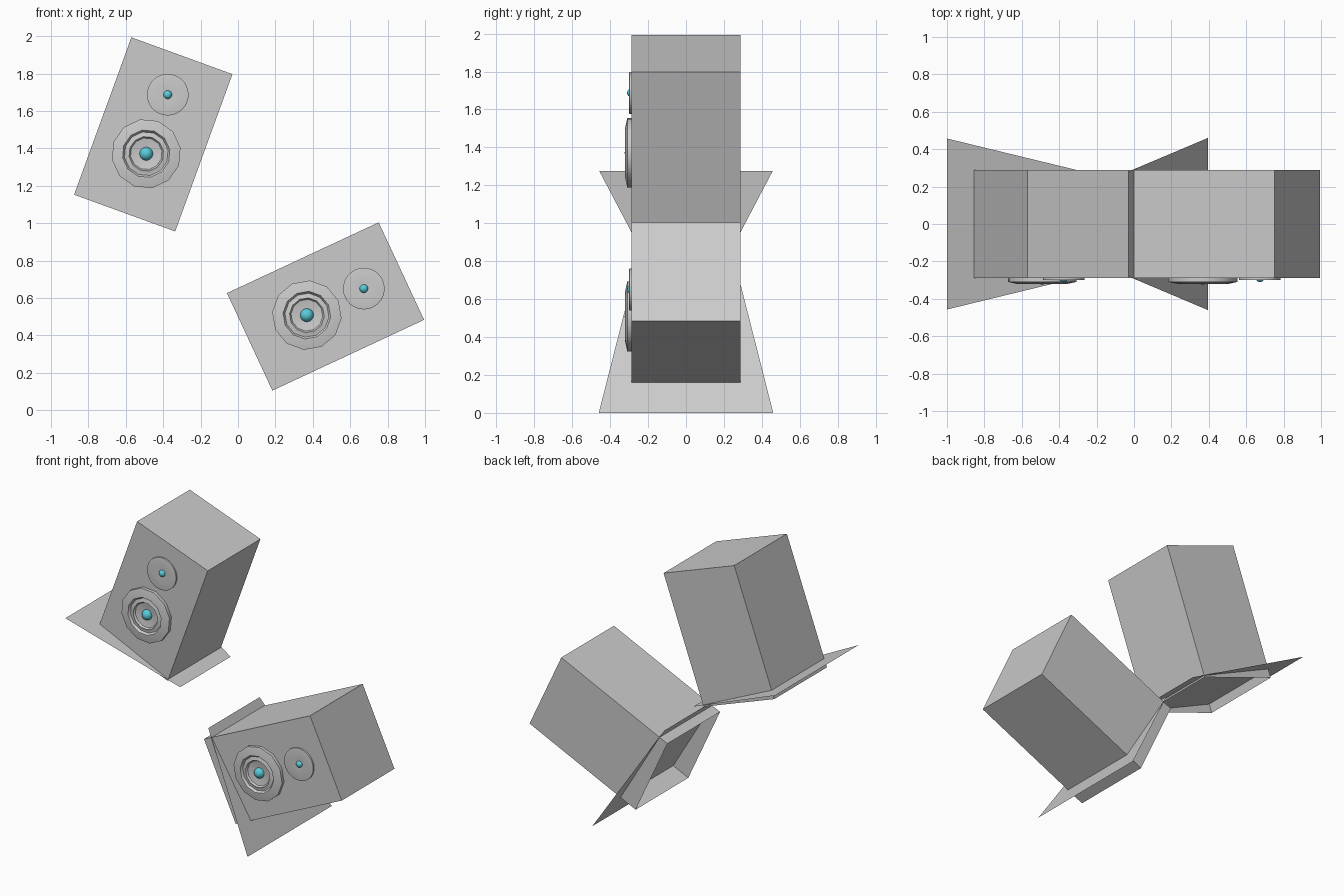
import bpy, bmesh
from math import radians, sin, cos, pi
from mathutils import Matrix, Vector

if "Cube" in bpy.data.objects:
    bpy.data.objects.remove(bpy.data.objects["Cube"])

W, D, H = 0.575, 0.575, 0.895   # cabinet width, depth, height
FRONT = -D / 2

blue = bpy.data.materials.new("cap_blue")
blue.diffuse_color = (0.1, 0.6, 0.7, 1)
blue.use_nodes = True
blue.node_tree.nodes["Principled BSDF"].inputs["Base Color"].default_value = blue.diffuse_color


def finish(bm, name, matrix, mat=None, smooth=False):
    me = bpy.data.meshes.new(name)
    bm.to_mesh(me)
    bm.free()
    ob = bpy.data.objects.new(name, me)
    bpy.context.collection.objects.link(ob)
    me.transform(matrix)
    if mat:
        me.materials.append(mat)
    if smooth:
        bpy.context.view_layer.objects.active = ob
        ob.select_set(True)
        bpy.ops.object.shade_smooth_by_angle(angle=radians(35))
        ob.select_set(False)
    return ob


def driver(name, profile, sides, height, matrix):
    """Lathe a (radius, forward) profile around the y axis on the front face."""
    bm = bmesh.new()
    rings = []
    for r, out in profile:
        rings.append([bm.verts.new((r * cos(2 * pi * i / sides), FRONT - out,
                                    height + r * sin(2 * pi * i / sides)))
                      for i in range(sides)])
    for a, b in zip(rings, rings[1:]):
        for i in range(sides):
            j = (i + 1) % sides
            bm.faces.new((a[i], a[j], b[j], b[i]))
    bm.faces.new(rings[-1])
    bmesh.ops.recalc_face_normals(bm, faces=bm.faces)
    finish(bm, name, matrix, smooth=True)


def cap(name, radius, height, out, matrix):
    bm = bmesh.new()
    bmesh.ops.create_uvsphere(bm, u_segments=20, v_segments=12, radius=radius,
                              matrix=Matrix.Translation((0, FRONT - out, height)))
    finish(bm, name, matrix, blue, True)


def speaker(side, centre, angle):
    m = Matrix.Translation(centre) @ Matrix.Rotation(radians(angle), 4, 'Y')
    # cabinet, open at the bottom
    bm = bmesh.new()
    bmesh.ops.create_cube(bm, size=1, matrix=Matrix.Diagonal((W, D, H, 1)))
    bm.faces.ensure_lookup_table()
    bottom = min(bm.faces, key=lambda f: f.calc_center_median().z)
    bmesh.ops.delete(bm, geom=[bottom], context='FACES')
    finish(bm, side + "_cabinet", m)
    # woofer and tweeter with round centre caps
    driver(side + "_woofer", [(0.186, 0), (0.186, 0.022), (0.135, 0.033), (0.128, 0.033),
                              (0.118, 0.018), (0.102, 0.02), (0.093, 0.024),
                              (0.085, 0.012), (0.03, 0.002)], 12, -0.11, m)
    cap(side + "_woofer_cap", 0.036, -0.11, 0.0, m)
    driver(side + "_tweeter", [(0.111, 0), (0.111, 0.011), (0.104, 0.013),
                               (0.02, 0.003)], 32, 0.226, m)
    cap(side + "_tweeter_cap", 0.023, 0.226, 0.0, m)


def plate(name, wide, narrow):
    """Thin tapered sheet between two edges, each (x, half width, z)."""
    bm = bmesh.new()
    pts = [(e[0], s * e[1], e[2]) for e, s in
           ((wide, -1), (wide, 1), (narrow, 1), (narrow, -1))]
    bm.faces.new([bm.verts.new(p) for p in pts])
    finish(bm, name, Matrix())


speaker("upper", Vector((-0.453, 0, 1.475)), 20)
speaker("lower", Vector((0.468, 0, 0.555)), 65)

# tapered base plates
plate("upper_plate", (-1.0, 0.457, 1.275), (-0.25, 0.275, 0.929))
plate("lower_plate", (0.395, 0.46, 0.0), (-0.031, 0.28, 0.707))
